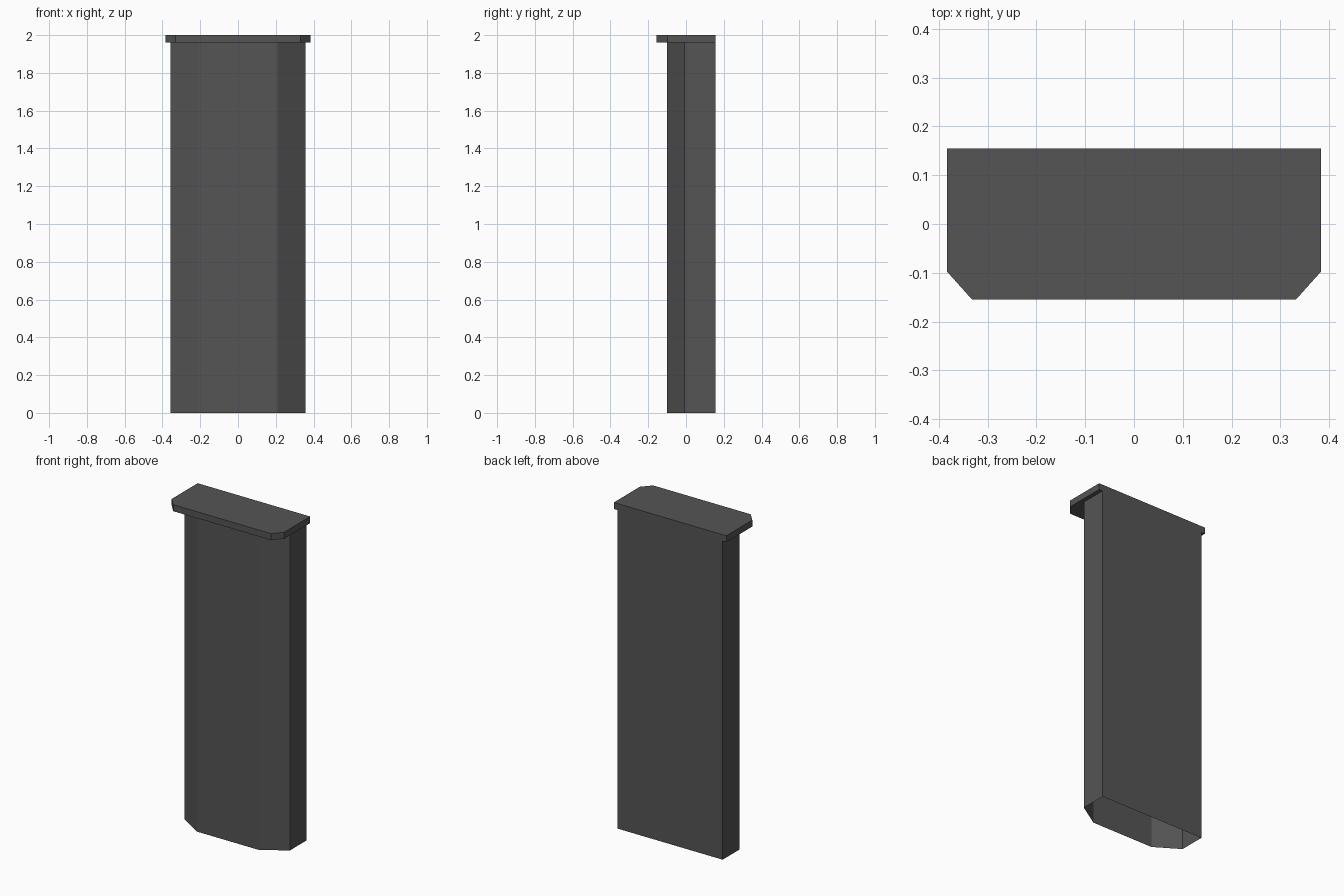
import bpy, bmesh

if "Cube" in bpy.data.objects:
    bpy.data.objects.remove(bpy.data.objects["Cube"])

grey = bpy.data.materials.new("dark_grey")
grey.diffuse_color = (0.09, 0.09, 0.09, 1.0)
grey.use_nodes = True
grey.node_tree.nodes["Principled BSDF"].inputs["Base Color"].default_value = grey.diffuse_color


def chamfered_prism(name, half_x, front_y, back_y, cut_x, cut_y, z0, z1, open_bottom=False):
    """Upright block with its two front corners cut off, mirrored about x = 0."""
    half = [(half_x, back_y), (half_x, cut_y), (cut_x, front_y)]
    outline = half[::-1] + [(-x, y) for x, y in half]
    outline.reverse()
    bm = bmesh.new()
    base = bm.faces.new([bm.verts.new((x, y, z0)) for x, y in outline])
    top = bmesh.ops.extrude_face_region(bm, geom=[base], use_keep_orig=True)
    verts = [g for g in top["geom"] if isinstance(g, bmesh.types.BMVert)]
    bmesh.ops.translate(bm, verts=verts, vec=(0, 0, z1 - z0))
    bmesh.ops.recalc_face_normals(bm, faces=bm.faces[:])
    if open_bottom:
        low = [f for f in bm.faces if all(abs(v.co.z - z0) < 1e-5 for v in f.verts)]
        bmesh.ops.delete(bm, geom=low, context='FACES_ONLY')
    mesh = bpy.data.meshes.new(name)
    bm.to_mesh(mesh)
    bm.free()
    mesh.materials.append(grey)
    obj = bpy.data.objects.new(name, mesh)
    bpy.context.collection.objects.link(obj)
    return obj


# Hollow shaft, open underneath, flush with the cap at the back
chamfered_prism("pillar_shaft", 0.358, -0.10, 0.155, 0.21, -0.007, 0.0, 1.96, open_bottom=True)

# Overhanging cap slab
chamfered_prism("pillar_cap", 0.383, -0.155, 0.155, 0.332, -0.098, 1.96, 2.0)
